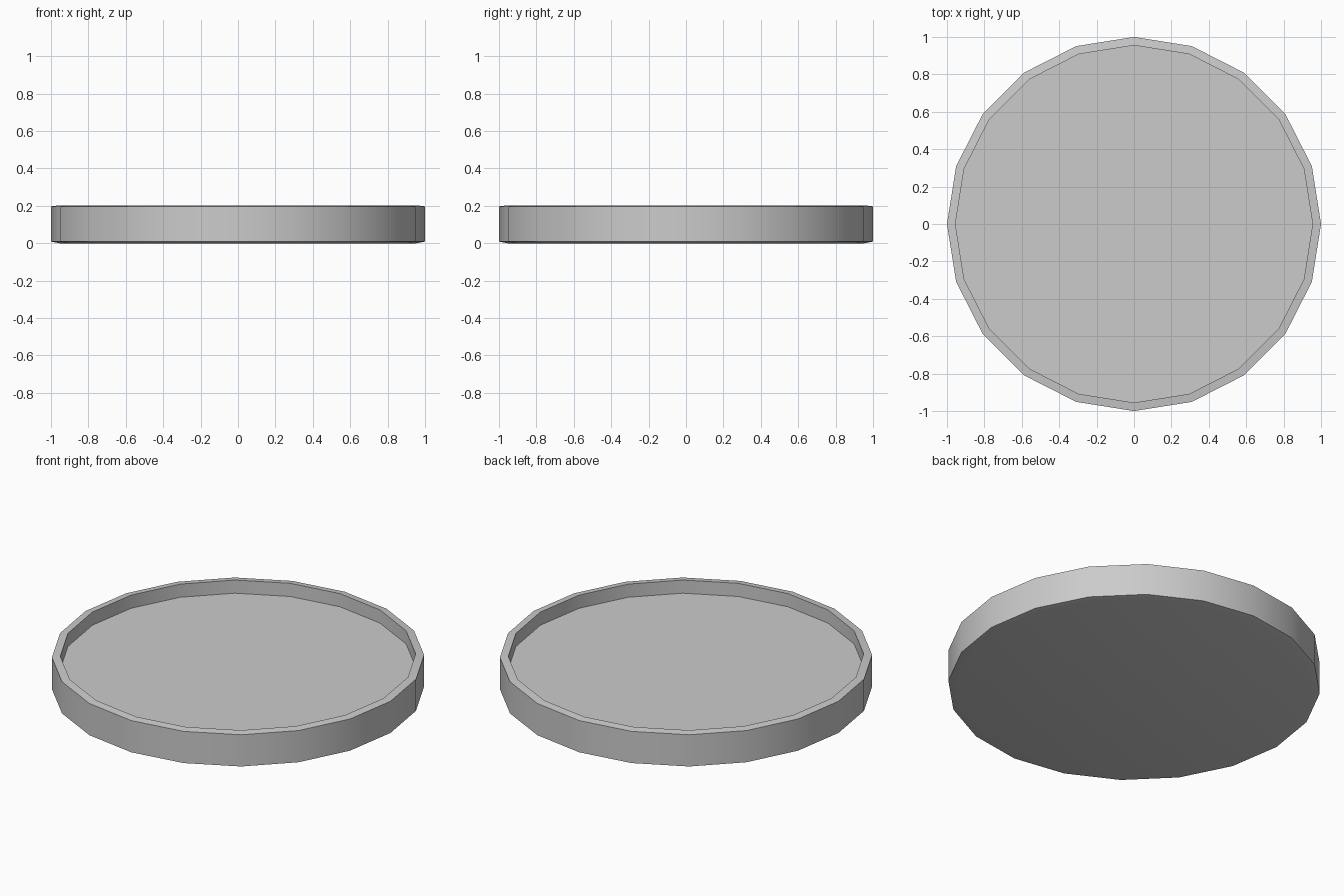
import bpy, bmesh, math

if "Cube" in bpy.data.objects:
    bpy.data.objects.remove(bpy.data.objects["Cube"])

SIDES = 20

# Cross-section of the dish: (radius, height), from outer bottom to inner floor
profile = [(0.955, 0.0), (1.0, 0.009), (1.0, 0.197), (0.955, 0.203), (0.955, 0.125)]

bm = bmesh.new()
rings = []
for r, z in profile:
    rings.append([bm.verts.new((r * math.cos(i * math.tau / SIDES),
                                r * math.sin(i * math.tau / SIDES), z))
                  for i in range(SIDES)])

# Outer wall, rim and inner wall
for low, high in zip(rings, rings[1:]):
    for i in range(SIDES):
        j = (i + 1) % SIDES
        bm.faces.new((low[i], low[j], high[j], high[i]))

# Underside and floor
bm.faces.new(rings[0][::-1])
bm.faces.new(rings[-1])
bmesh.ops.recalc_face_normals(bm, faces=bm.faces)

mesh = bpy.data.meshes.new("round_tray")
bm.to_mesh(mesh)
bm.free()
tray = bpy.data.objects.new("round_tray", mesh)
bpy.context.collection.objects.link(tray)

# Smooth around the wall, sharp at the rim
bpy.context.view_layer.objects.active = tray
tray.select_set(True)
bpy.ops.object.shade_smooth_by_angle(angle=math.radians(30))
